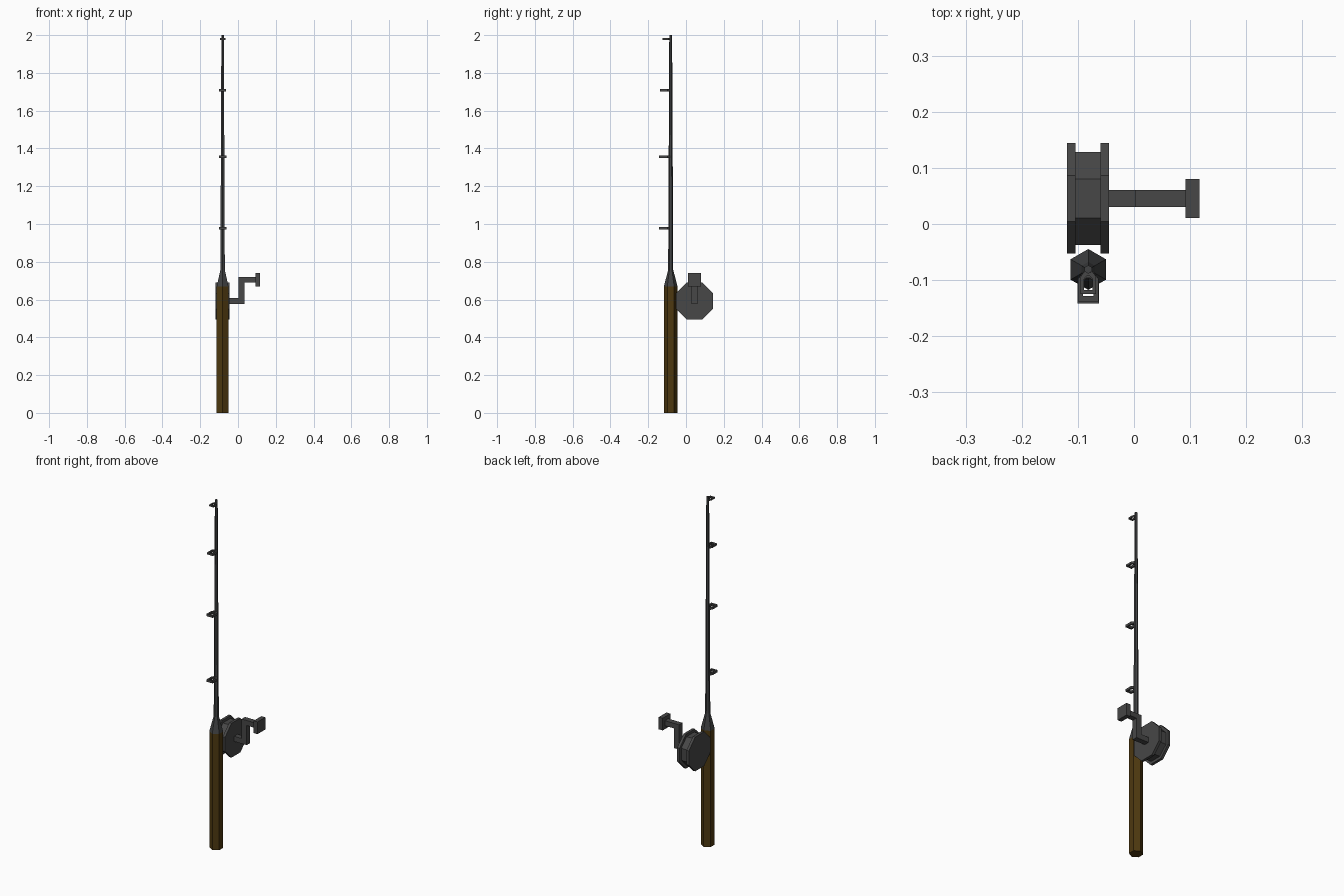
import bpy, bmesh, math
from mathutils import Vector

if "Cube" in bpy.data.objects:
    bpy.data.objects.remove(bpy.data.objects["Cube"])


def material(name, rgb):
    m = bpy.data.materials.new(name)
    m.diffuse_color = (*rgb, 1)
    m.use_nodes = True
    m.node_tree.nodes["Principled BSDF"].inputs["Base Color"].default_value = m.diffuse_color
    return m


WOOD = material("dark_wood", (0.075, 0.04, 0.005))
ROD = material("rod_grey", (0.053, 0.055, 0.057))
METAL = material("reel_grey", (0.063, 0.063, 0.063))
CX, CY = -0.0815, -0.081        # rod axis
RY, RZ = 0.0455, 0.592          # reel axis


def finish(name, bm, mat):
    bmesh.ops.recalc_face_normals(bm, faces=bm.faces)
    me = bpy.data.meshes.new(name)
    bm.to_mesh(me)
    bm.free()
    me.materials.append(mat)
    ob = bpy.data.objects.new(name, me)
    bpy.context.collection.objects.link(ob)
    return ob


def skin(name, rings, mat, closed=False):
    """Join matching rings of points; cap the ends or close into a loop."""
    bm = bmesh.new()
    vs = [[bm.verts.new(p) for p in r] for r in rings]
    n = len(vs[0])
    pairs = list(zip(vs, vs[1:] + vs[:1])) if closed else list(zip(vs, vs[1:]))
    for a, b in pairs:
        for i in range(n):
            j = (i + 1) % n
            bm.faces.new((a[i], a[j], b[j], b[i]))
    if not closed:
        bm.faces.new(vs[0])
        bm.faces.new(vs[-1])
    return finish(name, bm, mat)


def hexagon(r, z):
    return [Vector((CX + r * math.sin(i * math.pi / 3),
                    CY + r * math.cos(i * math.pi / 3), z)) for i in range(6)]


def octagon(apothem, x):
    r = apothem / math.cos(math.pi / 8)
    return [Vector((x, RY + r * math.cos((i + 0.5) * math.pi / 4),
                    RZ + r * math.sin((i + 0.5) * math.pi / 4))) for i in range(8)]


def rect_yz(x0, x1, z0, z1, h=0.0155):
    """Square crank section between two (x, z) points."""
    return [Vector((x0, RY - h, z0)), Vector((x1, RY - h, z1)),
            Vector((x1, RY + h, z1)), Vector((x0, RY + h, z0))]


# Handle, taper and rod
skin("handle", [hexagon(0.0364, 0), hexagon(0.0364, 0.668)], WOOD)
skin("rod", [hexagon(0.0364, 0.668), hexagon(0.0135, 0.757),
             hexagon(0.0075, 2.0)], ROD)

# Reel: two flanges and the drum between them
for name, x in (("reel_flange_left", -0.119), ("reel_flange_right", -0.06)):
    skin(name, [octagon(0.0985, x), octagon(0.0985, x + 0.015)], METAL)
skin("reel_drum", [octagon(0.083, -0.104), octagon(0.083, -0.06)], METAL)

# Crank: Z-shaped arm with mitred corners
lo0, lo1, hi0, hi1 = 0.577, 0.607, 0.690, 0.719
skin("crank", [rect_yz(-0.045, -0.045, lo0, lo1),
               rect_yz(0.034, 0.002, lo0, lo1),
               rect_yz(0.034, 0.002, hi0, hi1),
               rect_yz(0.093, 0.093, hi0, hi1)], METAL)
skin("crank_knob", [rect_yz(x, x, 0.67, 0.74, 0.035) for x in (0.092, 0.117)], METAL)

# Line guides: house-shaped frames with an opening
OUTER = [(-0.008, -0.003), (-0.0195, -0.018), (-0.0195, -0.061),
         (0.0195, -0.061), (0.0195, -0.018), (0.008, -0.003)]
INNER = [(-0.004, -0.016), (-0.0105, -0.024), (-0.0105, -0.051),
         (0.0105, -0.051), (0.0105, -0.024), (0.004, -0.016)]
for k, (z, s) in enumerate([(0.978, 1), (1.355, 1), (1.708, 0.93), (1.98, 0.72)]):
    t = 0.0065 * s
    rings = [[Vector((CX + x * s, CY + y * s, z + d)) for x, y in loop]
             for loop, d in ((OUTER, -t), (OUTER, t), (INNER, t), (INNER, -t))]
    skin(f"line_guide_{k + 1}", rings, METAL, closed=True)
